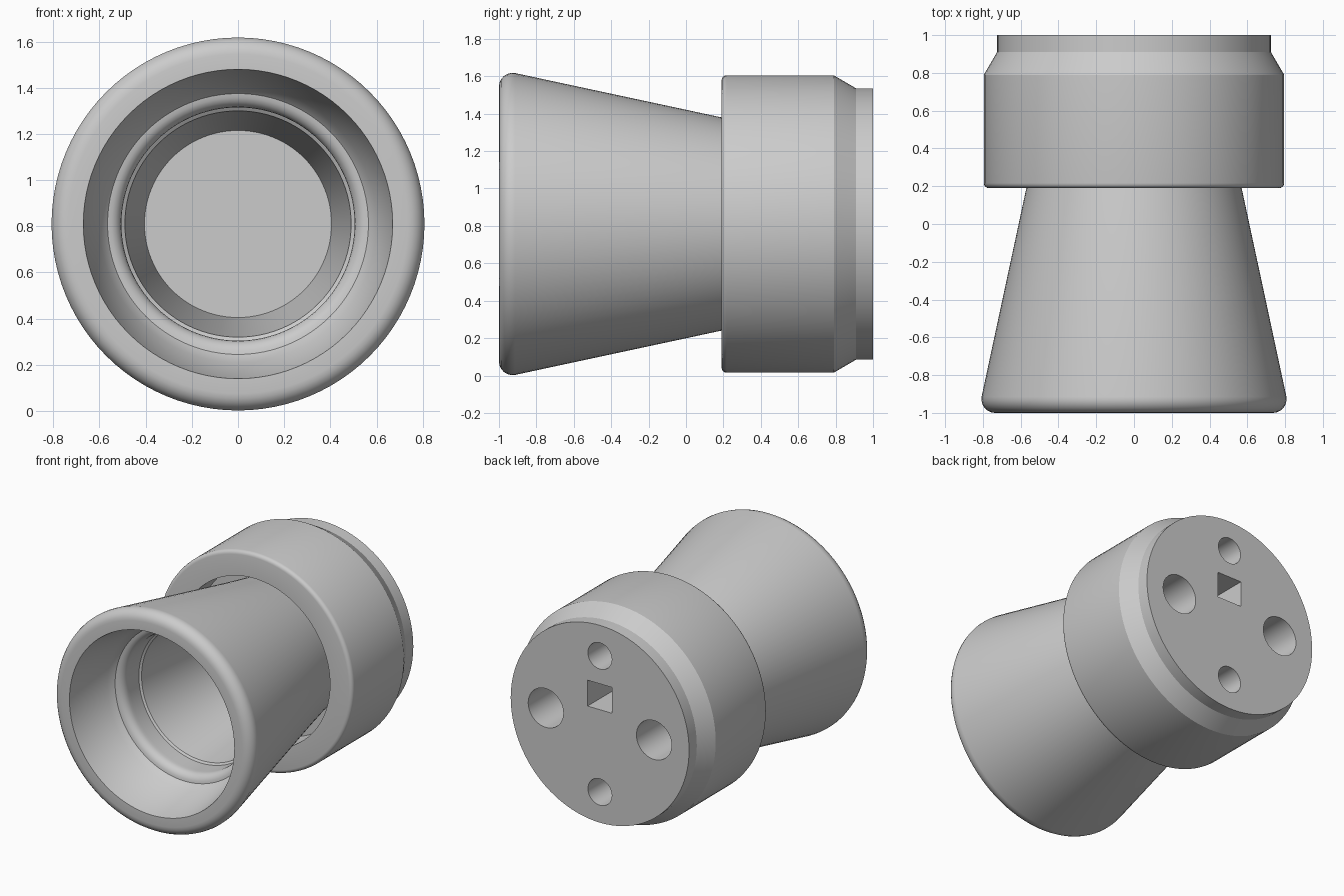
import bpy, bmesh, math

if "Cube" in bpy.data.objects:
    bpy.data.objects.remove(bpy.data.objects["Cube"])

CZ = 0.81      # height of the turning axis
SIDES = 96

grey = bpy.data.materials.new("mid grey")
grey.diffuse_color = (0.6, 0.6, 0.6, 1)
grey.use_nodes = True
grey.node_tree.nodes["Principled BSDF"].inputs["Base Color"].default_value = grey.diffuse_color


def arc(cr, cy, rad, a0, a1, n=6):
    """Rounded corner as (radius, y) points, angles in degrees."""
    return [(cr + rad * math.cos(math.radians(a0 + (a1 - a0) * i / n)),
             cy + rad * math.sin(math.radians(a0 + (a1 - a0) * i / n))) for i in range(n + 1)]


def lathe(name, profile):
    """Turn a (radius, y) profile around the y axis; both ends lie on the axis."""
    bm = bmesh.new()
    rings = []
    for r, y in profile:
        if r < 1e-6:
            rings.append([bm.verts.new((0, y, CZ))] * SIDES)
        else:
            rings.append([bm.verts.new((r * math.cos(math.tau * i / SIDES), y,
                                        CZ + r * math.sin(math.tau * i / SIDES)))
                          for i in range(SIDES)])
    for a, b in zip(rings, rings[1:]):
        if a[0] is a[1]:
            bm.faces.new(b)
        elif b[0] is b[1]:
            bm.faces.new(a)
        else:
            for i in range(SIDES):
                j = (i + 1) % SIDES
                bm.faces.new((a[i], a[j], b[j], b[i]))
    loose = [v for v in bm.verts if not v.link_faces]
    bmesh.ops.delete(bm, geom=loose, context='VERTS')
    bmesh.ops.recalc_face_normals(bm, faces=bm.faces)
    me = bpy.data.meshes.new(name)
    bm.to_mesh(me)
    bm.free()
    me.materials.append(grey)
    ob = bpy.data.objects.new(name, me)
    bpy.context.collection.objects.link(ob)
    return ob


def activate(ob):
    bpy.ops.object.select_all(action='DESELECT')
    ob.select_set(True)
    bpy.context.view_layer.objects.active = ob


def cut(target, cutter):
    activate(target)
    mod = target.modifiers.new("hole", 'BOOLEAN')
    mod.operation = 'DIFFERENCE'
    mod.solver = 'EXACT'
    mod.object = cutter
    bpy.ops.object.modifier_apply(modifier=mod.name)
    bpy.data.objects.remove(cutter)


# Flared hollow skirt: bore floor, bore, inner step, rounded lip, outer taper
skirt = lathe("flared_skirt",
              [(0, 0.25), (0.405, 0.25), (0.49, -0.42), (0.505, -0.43), (0.505, -0.54)]
              + arc(0.565, -0.56, 0.06, 180, 270, 5)
              + [(0.60, -0.66), (0.67, -1.0)]
              + arc(0.735, -0.927, 0.073, -90, 10)
              + [(0.57, 0.19), (0.52, 0.44), (0, 0.44)])

# Head: recess around the skirt, rounded front rim, chamfer and narrower back
head = lathe("head",
             [(0, 0.42), (0.615, 0.42), (0.615, 0.19)]
             + arc(0.768, 0.217, 0.027, -90, 0, 4)
             + [(0.795, 0.79), (0.725, 0.91), (0.725, 1.0), (0, 1.0)])

# Round holes in the back: two small (top, bottom), two large (sides)
for x, z, r in [(0, 0.5, 0.097), (0, -0.5, 0.097), (0.44, 0, 0.143), (-0.44, 0, 0.143)]:
    bpy.ops.mesh.primitive_cylinder_add(vertices=40, radius=r, depth=0.6,
                                        location=(x, 0.8, CZ + z), rotation=(math.pi / 2, 0, 0))
    cut(head, bpy.context.object)

# Square socket in the back
bpy.ops.mesh.primitive_cube_add(size=1, location=(0, 0.8, CZ + 0.2))
socket = bpy.context.object
socket.scale = (0.2, 0.6, 0.19)
bpy.context.view_layer.update()
cut(head, socket)

for ob in (skirt, head):
    activate(ob)
    bpy.ops.object.shade_smooth_by_angle(angle=math.radians(30))
